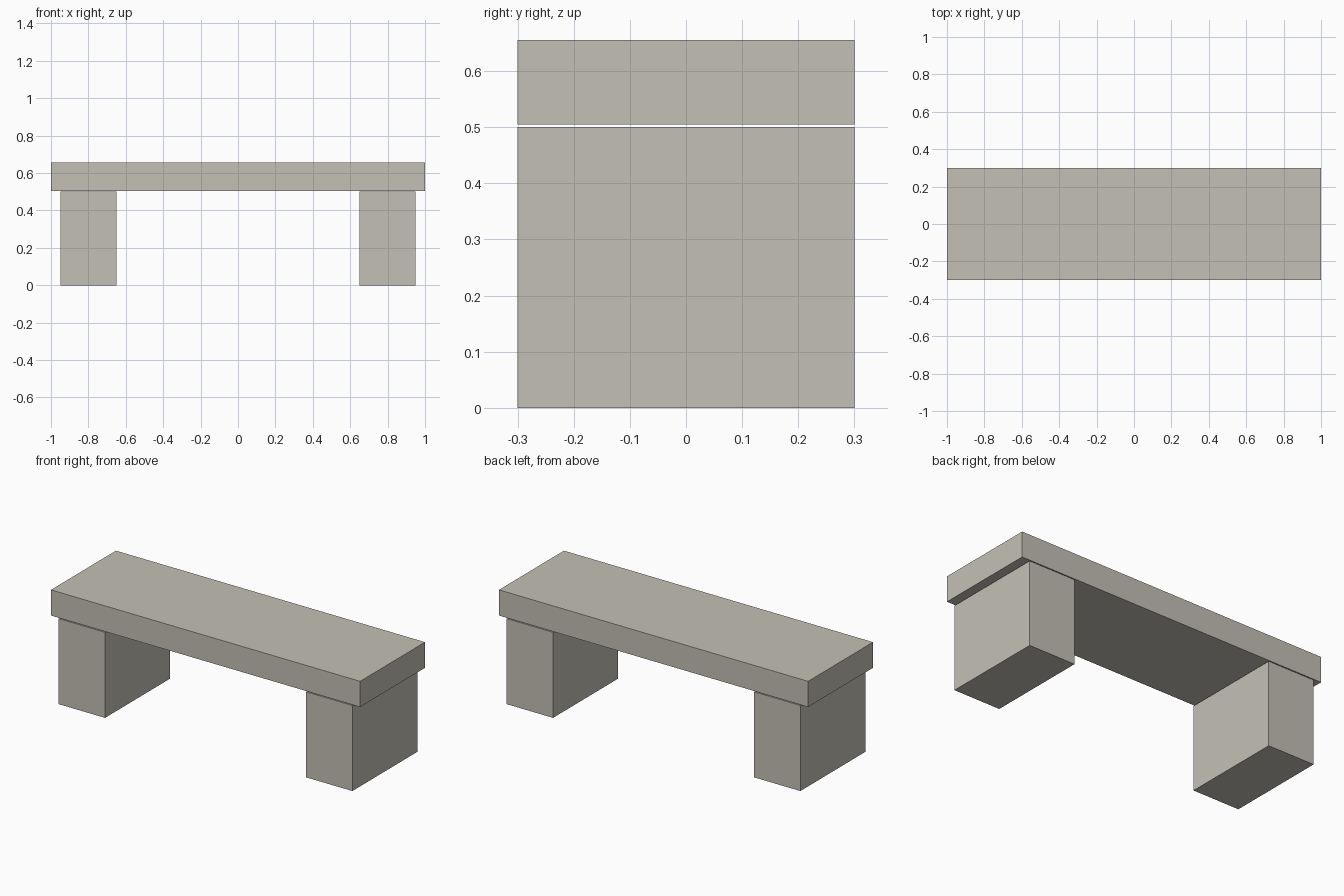
import bpy

cube = bpy.data.objects.get("Cube")
if cube:
    bpy.data.objects.remove(cube, do_unlink=True)

# Pale stone
COLOUR = (0.55, 0.53, 0.46, 1.0)
stone = bpy.data.materials.new("pale_stone")
stone.use_nodes = True
stone.diffuse_color = COLOUR
stone.node_tree.nodes["Principled BSDF"].inputs["Base Color"].default_value = COLOUR

DEPTH = 0.6


def block(name, x, width, bottom, top):
    """Flat-faced stone block running the full depth of the bench."""
    bpy.ops.mesh.primitive_cube_add(size=1, location=(x, 0, (bottom + top) / 2))
    obj = bpy.context.object
    obj.name = obj.data.name = name
    obj.scale = (width, DEPTH, top - bottom)
    bpy.ops.object.transform_apply(location=False, rotation=False, scale=True)
    obj.data.materials.append(stone)
    return obj


# Seat slab, a hair above the legs
block("seat", 0, 2.0, 0.505, 0.655)

# Two support blocks
for side, sign in (("left", 1), ("right", -1)):
    block(side + "_leg", sign * 0.8, 0.3, 0, 0.5)
